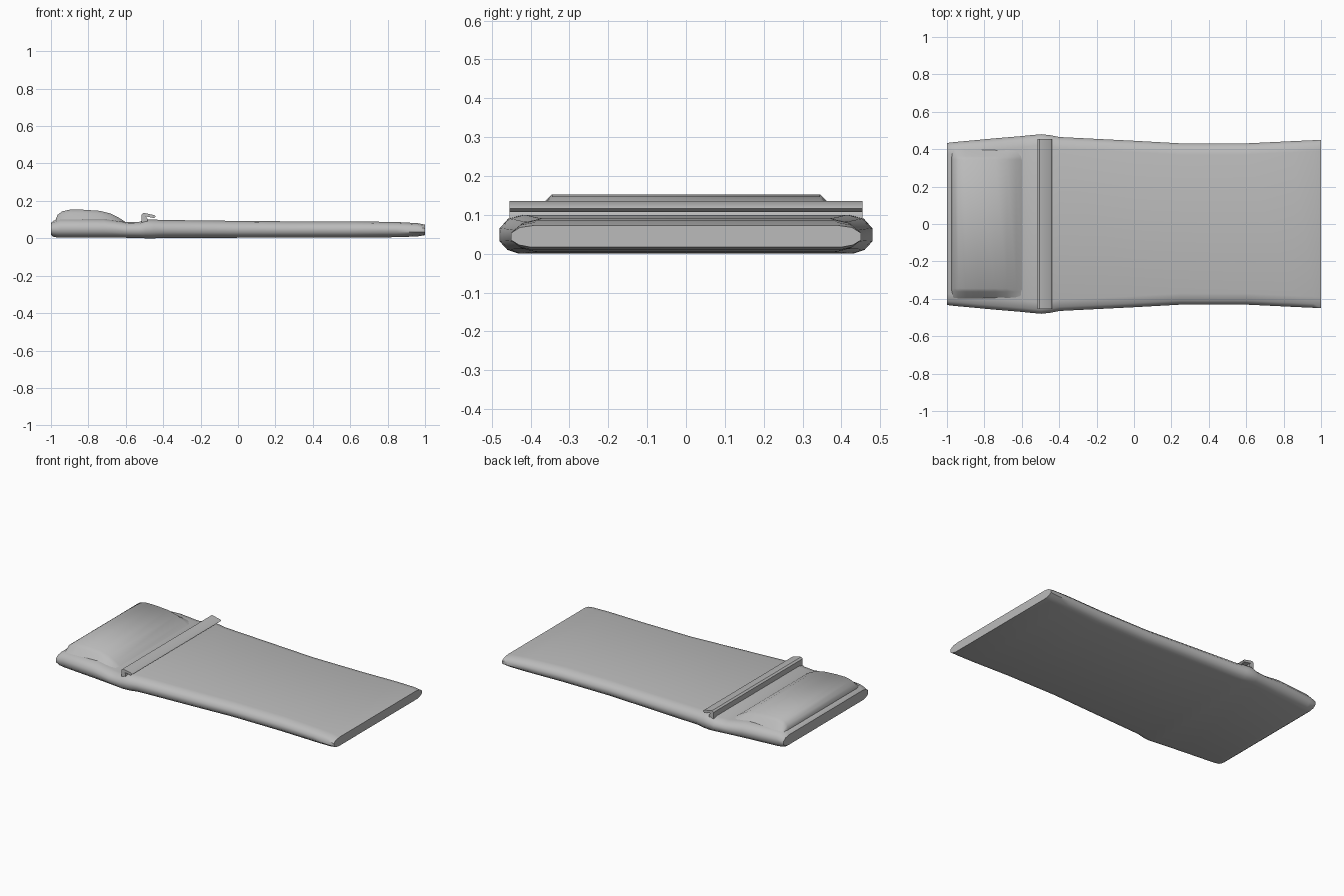
import bpy, bmesh, math

cube = bpy.data.objects.get("Cube")
if cube:
    bpy.data.objects.remove(cube)

# One soft grey fabric
fabric = bpy.data.materials.new("grey_fabric")
GREY = (0.5, 0.5, 0.5, 1)
fabric.diffuse_color = GREY
fabric.use_nodes = True
fabric.node_tree.nodes["Principled BSDF"].inputs["Base Color"].default_value = GREY


def loft(name, rings, angle):
    """Skin closed rings of equal point count and cap both ends."""
    bm = bmesh.new()
    loops = [[bm.verts.new(p) for p in ring] for ring in rings]
    n = len(loops[0])
    for a, b in zip(loops, loops[1:]):
        for i in range(n):
            j = (i + 1) % n
            bm.faces.new((a[i], a[j], b[j], b[i]))
    bm.faces.new(loops[0])
    bm.faces.new(loops[-1])
    bmesh.ops.recalc_face_normals(bm, faces=bm.faces[:])
    mesh = bpy.data.meshes.new(name)
    bm.to_mesh(mesh)
    bm.free()
    obj = bpy.data.objects.new(name, mesh)
    bpy.context.collection.objects.link(obj)
    mesh.materials.append(fabric)
    bpy.ops.object.select_all(action="DESELECT")
    obj.select_set(True)
    bpy.context.view_layer.objects.active = obj
    bpy.ops.object.shade_smooth_by_angle(angle=math.radians(angle))
    return obj


def mirrored(x, half):
    """Close a half section (y, z) across y = 0."""
    return [(x, y, z) for y, z in half] + [(x, -y, z) for y, z in reversed(half)]


def body_section(x, w, low, top):
    h = top - low
    return mirrored(x, [(w - 0.05, low), (w - 0.02, low + 0.1 * h),
                        (w, low + 0.32 * h), (w, low + 0.65 * h),
                        (w - 0.022, low + 0.9 * h), (w - 0.06, top)])


# Padded body: x, half width, underside, top
body = [(-1, 0.432, 0.018, 0.082), (-0.985, 0.435, 0.007, 0.094),
        (-0.95, 0.439, 0.003, 0.104), (-0.72, 0.46, 0.003, 0.104),
        (-0.6, 0.47, 0.003, 0.086), (-0.53, 0.477, 0.002, 0.087),
        (-0.495, 0.48, 0, 0.1), (-0.45, 0.475, 0, 0.1), (-0.4, 0.465, 0.002, 0.098),
        (0, 0.445, 0.003, 0.093), (0.25, 0.431, 0.003, 0.091),
        (0.6, 0.431, 0.003, 0.091), (0.85, 0.443, 0.006, 0.087),
        (0.96, 0.448, 0.01, 0.081), (1, 0.45, 0.017, 0.073)]
loft("padded_body", [body_section(*s) for s in body], 50)


# Pillow: x, top height
def pillow_section(x, top):
    base = 0.08
    h = top - base
    return mirrored(x, [(0.415, base), (0.395, base + 0.35 * h),
                        (0.362, base + 0.76 * h), (0.345, top)])


pillow = [(-0.975, 0.1), (-0.965, 0.125), (-0.94, 0.144), (-0.9, 0.153),
          (-0.83, 0.153), (-0.74, 0.147), (-0.68, 0.132), (-0.63, 0.106),
          (-0.595, 0.083)]
loft("pillow", [pillow_section(*s) for s in pillow], 50)

# Folded cover edge: hooked profile (x, z) carried across the width
hook = [(-0.515, 0.085), (-0.516, 0.127), (-0.505, 0.136), (-0.447, 0.124),
        (-0.439, 0.116), (-0.449, 0.108), (-0.493, 0.117), (-0.484, 0.104),
        (-0.484, 0.085)]
loft("folded_cover_edge", [[(x, y, z) for x, z in hook] for y in (-0.455, 0.455)], 45)
